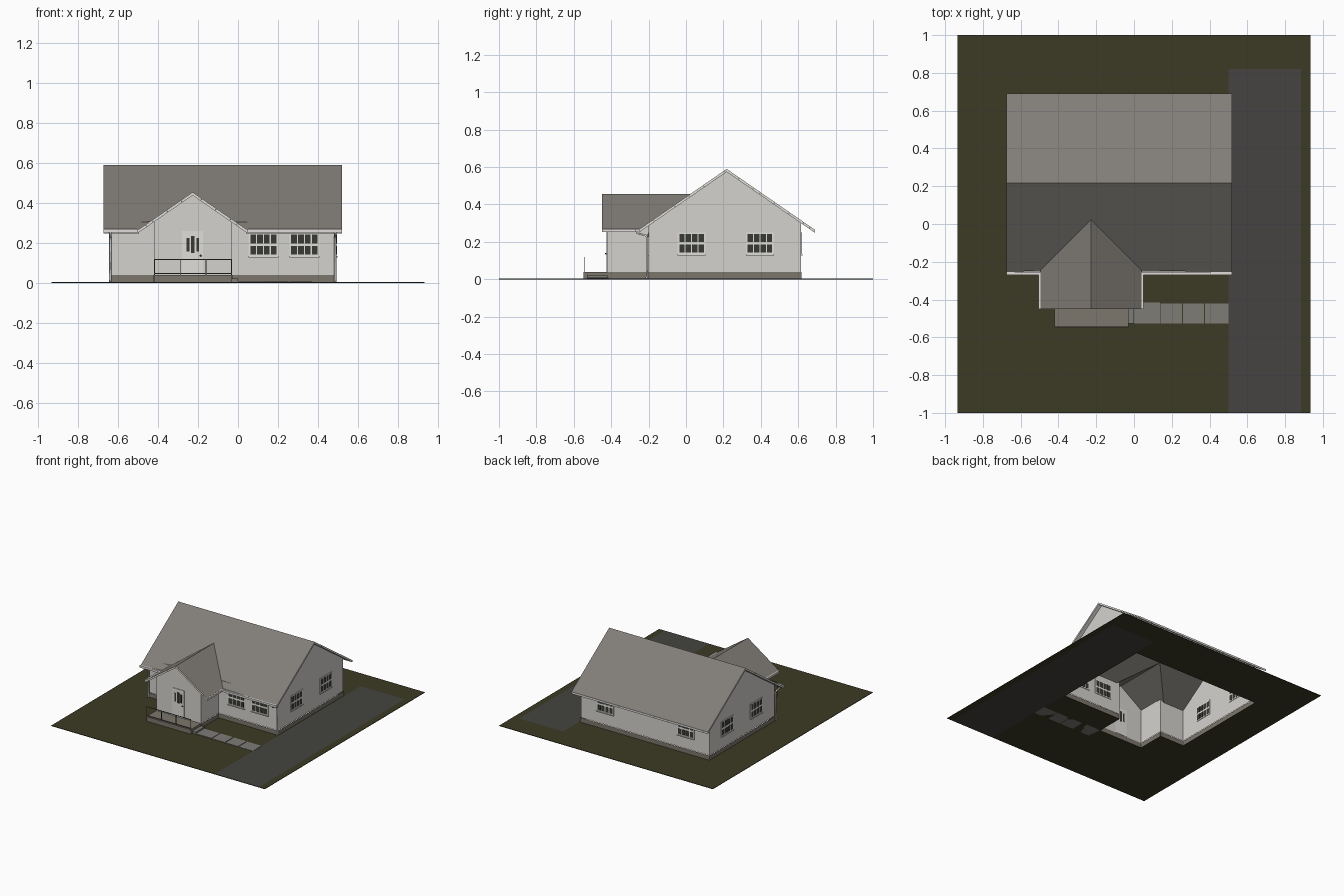
import bpy, bmesh, math
from mathutils import Matrix, Vector

if "Cube" in bpy.data.objects:
    bpy.data.objects.remove(bpy.data.objects["Cube"])


def mat(name, r, g, b):
    m = bpy.data.materials.new(name)
    m.diffuse_color = (r, g, b, 1)
    m.use_nodes = True
    m.node_tree.nodes["Principled BSDF"].inputs["Base Color"].default_value = m.diffuse_color
    return m


WALL = mat("wall_white", 0.66, 0.65, 0.62)
TRIM = mat("trim_white", 0.75, 0.74, 0.71)
STONE = mat("foundation_stone", 0.20, 0.18, 0.15)
ROOF = mat("roof_grey", 0.22, 0.205, 0.185)
LAWN = mat("lawn_green", 0.045, 0.043, 0.018)
DRIVE = mat("driveway_asphalt", 0.058, 0.057, 0.052)
PAVE = mat("path_paving", 0.21, 0.20, 0.18)
GLASS = mat("window_glass", 0.04, 0.04, 0.035)
METAL = mat("rail_metal", 0.10, 0.10, 0.095)

SLOPE = 0.69
RIDGE_Y, RIDGE_Z = 0.2175, 0.59      # main roof ridge
GX, GZ = -0.2275, 0.455              # front gable ridge
X0, X1, Y0, Y1, YP = -0.635, 0.49, -0.2, 0.615, -0.42   # house footprint
PX0, PX1 = -0.42, -0.03              # front wing
RX0, RX1, RY0, RY1, RYP = -0.675, 0.52, -0.255, 0.69, -0.45  # roof outline
GX0, GX1 = -0.495, 0.04


def main_z(x, y):
    return RIDGE_Z - SLOPE * abs(y - RIDGE_Y)


def wing_z(x, y):
    return GZ - SLOPE * abs(x - GX)


def finish(name, bm, *mats):
    me = bpy.data.meshes.new(name)
    bm.to_mesh(me)
    bm.free()
    for m in mats:
        me.materials.append(m)
    ob = bpy.data.objects.new(name, me)
    bpy.context.collection.objects.link(ob)
    return ob


def boxes(name, items, m, mx=Matrix()):
    """Several boxes, each (x0, x1, y0, y1, z0, z1), in one object."""
    bm = bmesh.new()
    for x0, x1, y0, y1, z0, z1 in items:
        c = Vector(((x0 + x1) / 2, (y0 + y1) / 2, (z0 + z1) / 2))
        s = Matrix.Diagonal((x1 - x0, y1 - y0, z1 - z0, 1))
        bmesh.ops.create_cube(bm, size=1, matrix=mx @ Matrix.Translation(c) @ s)
    return finish(name, bm, m)


def slabs(name, polys, t, mats, dz=0):
    """Sloping slabs from plan outlines; material 0 on top and below, 1 on edges."""
    bm = bmesh.new()
    for zf, pts in polys:
        top = [bm.verts.new((x, y, zf(x, y) + dz)) for x, y in pts]
        low = [bm.verts.new((x, y, zf(x, y) + dz - t)) for x, y in pts]
        bm.faces.new(top)
        bm.faces.new(low[::-1])
        for i in range(len(pts)):
            j = (i + 1) % len(pts)
            bm.faces.new((top[i], low[i], low[j], top[j])).material_index = len(mats) - 1
    bmesh.ops.recalc_face_normals(bm, faces=bm.faces)
    return finish(name, bm, *mats)


def rect(x0, x1, y0, y1):
    return [(x0, y0), (x1, y0), (x1, y1), (x0, y1)]


# Ground: one sheet, coloured by region, open under the house
xs = [-0.935, X0, PX0, PX1, X1, 0.5, 0.885, 0.935]
ys = [-1, -0.53, YP, Y0, Y1, 0.82, 1]
bm = bmesh.new()
for i in range(len(xs) - 1):
    for j in range(len(ys) - 1):
        cx, cy = (xs[i] + xs[i + 1]) / 2, (ys[j] + ys[j + 1]) / 2
        if X0 < cx < X1 and Y0 < cy < Y1 or PX0 < cx < PX1 and YP < cy < Y0:
            continue
        f = bm.faces.new([bm.verts.new((x, y, 0.004))
                          for x, y in rect(xs[i], xs[i + 1], ys[j], ys[j + 1])])
        f.material_index = 1 if 0.5 < cx < 0.885 and cy < 0.82 else 0
bmesh.ops.remove_doubles(bm, verts=bm.verts, dist=1e-5)
geo = bmesh.ops.extrude_face_region(bm, geom=bm.faces[:])
for v in geo["geom"]:
    if isinstance(v, bmesh.types.BMVert):
        v.co.z = 0
bmesh.ops.recalc_face_normals(bm, faces=bm.faces)
finish("ground", bm, LAWN, DRIVE)

# Path slabs, doorstep and porch deck
boxes("path", [(0, 0.138, -0.528, -0.415, 0, 0.01), (0.14, 0.253, -0.528, -0.42, 0, 0.008),
               (0.259, 0.37, -0.528, -0.42, 0, 0.007), (0.375, 0.5, -0.528, -0.42, 0, 0.006)], PAVE)
boxes("doorstep", [(PX1, 0, -0.528, YP, 0, 0.022)], PAVE)
boxes("porch_deck", [(PX0, PX1, -0.547, YP, 0, 0.04)], STONE)

# Walls and foundation follow the footprint up to the roof
foot = [(X0, Y0), (PX0, Y0), (PX0, YP), (GX, YP), (PX1, YP), (PX1, Y0), (X1, Y0),
        (X1, RIDGE_Y), (X1, Y1), (X0, Y1), (X0, RIDGE_Y)]


def wall_top(x, y):
    return max(main_z(x, y), wing_z(x, y) if y < 0 else 0) - 0.012


for name, m, lo, hi, out in (("walls", WALL, lambda x, y: 0.04, wall_top, 0),
                             ("foundation", STONE, lambda x, y: 0, lambda x, y: 0.04, 0.003)):
    bm = bmesh.new()
    for i, a in enumerate(foot):
        b = foot[(i + 1) % len(foot)]
        d = (Vector(b) - Vector(a)).normalized() * out
        a2 = (a[0] + d.y - d.x, a[1] - d.x - d.y)
        b2 = (b[0] + d.y + d.x, b[1] - d.x + d.y)
        bm.faces.new([bm.verts.new((*p, f(*q))) for p, q, f in
                      ((a2, a, lo), (b2, b, lo), (b2, b, hi), (a2, a, hi))])
    finish(name, bm, m)

# Roof: back slope, notched front slope and two wing slopes meeting in valleys
def valley(x):
    return RIDGE_Y - (RIDGE_Z - wing_z(x, 0)) / SLOPE


vl, vr, va = (GX0, valley(GX0)), (GX1, valley(GX1)), (GX, valley(GX))
slabs("roof", [
    (main_z, [(RX0, RIDGE_Y), (RX1, RIDGE_Y), (RX1, RY1), (RX0, RY1)]),
    (main_z, [(RX0, RY0), vl, va, (RX0, RIDGE_Y)]),
    (main_z, [(RX1, RY0), (RX1, RIDGE_Y), va, vr]),
    (main_z, [(RX0, RIDGE_Y), va, (RX1, RIDGE_Y)]),
    (wing_z, [(GX0, RYP), (GX, RYP), va, vl]),
    (wing_z, [(GX, RYP), (GX1, RYP), vr, va])], 0.008, (ROOF, TRIM))

# White soffits and bargeboards under the overhangs
sof = [(main_z, rect(RX0, RX1, Y1, RY1)),
       (main_z, rect(RX0, GX0, RY0, Y0)), (main_z, rect(GX1, RX1, RY0, Y0)),
       (wing_z, rect(GX0, PX0, YP, -0.24)), (wing_z, rect(PX1, GX1, YP, -0.24)),
       (wing_z, rect(GX0, GX, RYP, YP)), (wing_z, rect(GX, GX1, RYP, YP))]
for a, b in ((RX0, X0), (X1, RX1)):
    sof += [(main_z, rect(a, b, Y0, RIDGE_Y)), (main_z, rect(a, b, RIDGE_Y, Y1))]
slabs("soffits", sof, 0.008, (TRIM,), -0.0081)

# Gutters and downspouts
boxes("gutters", [(RX0, GX0 - 0.01, RY0 - 0.014, RY0, 0.254, 0.27),
                  (GX1 + 0.01, RX1, RY0 - 0.014, RY0, 0.254, 0.27),
                  (GX0 - 0.01, GX0, RYP, RY0, 0.254, 0.27),
                  (GX1, GX1 + 0.01, RYP, RY0, 0.254, 0.27)], TRIM)
for side, x in (("left", X0 - 0.004), ("right", X1 - 0.003)):
    cu = bpy.data.curves.new(side + "_downspout", "CURVE")
    cu.dimensions = "3D"
    cu.bevel_depth, cu.bevel_resolution, cu.use_fill_caps = 0.006, 1, True
    sp = cu.splines.new("POLY")
    path = [(-0.262, 0.258), (-0.26, 0.246), (-0.215, 0.234), (-0.207, 0.222), (-0.207, 0.012), (-0.216, 0.006)]
    sp.points.add(len(path) - 1)
    for p, (y, z) in zip(sp.points, path):
        p.co = (x, y, z, 1)
    cu.materials.append(TRIM)
    bpy.context.collection.objects.link(bpy.data.objects.new(side + "_downspout", cu))

# Windows: frame, eight panes and a sill, turned to face each wall
spots = [("front", 0.1275, Y0, 0), ("front", 0.3325, Y0, 0),
         ("right", X1, 0.03, 90), ("right", X1, 0.395, 90),
         ("back", 0.275, Y1, 180), ("back", -0.43, Y1, 180),
         ("left", X0, 0.03, -90), ("left", X0, 0.395, -90)]
for n, (side, x, y, deg) in enumerate(spots):
    mx = Matrix.Translation((x, y, 0.192)) @ Matrix.Rotation(math.radians(deg), 4, "Z")
    boxes(f"{side}_window_frame_{n}", [(-0.075, 0.075, -0.004, 0.004, -0.059, 0.059)], TRIM, mx)
    panes = [(-0.066 + 0.0345 * c, -0.0375 + 0.0345 * c, -0.0049, 0.0049, z, z + 0.043)
             for c in range(4) for z in (-0.05, 0.007)]
    boxes(f"{side}_window_panes_{n}", panes, GLASS, mx)
    boxes(f"{side}_window_sill_{n}", [(-0.075, 0.075, -0.009, 0, -0.064, -0.058)], TRIM, mx)

# Front door with three glass strips and a knob
boxes("front_door", [(-0.28, -0.175, YP - 0.004, YP + 0.002, 0.04, 0.26)], TRIM)
boxes("door_glass", [(-0.259, -0.244, YP - 0.006, YP + 0.003, 0.158, 0.225),
                     (-0.236, -0.217, YP - 0.006, YP + 0.003, 0.15, 0.235),
                     (-0.209, -0.195, YP - 0.006, YP + 0.003, 0.158, 0.225)], GLASS)
bm = bmesh.new()
bmesh.ops.create_icosphere(bm, subdivisions=2, radius=0.005,
                           matrix=Matrix.Translation((-0.187, YP - 0.008, 0.137)))
finish("door_knob", bm, METAL)

# Porch railing along the front edge
rail = [(x - 0.002, x + 0.002, -0.546, -0.542, 0.04, 0.118) for x in (-0.418, -0.289, -0.161, -0.032)]
rail += [(-0.42, -0.03, -0.546, -0.542, z, z + 0.004) for z in (0.046, 0.116)]
boxes("porch_railing", rail, METAL)
